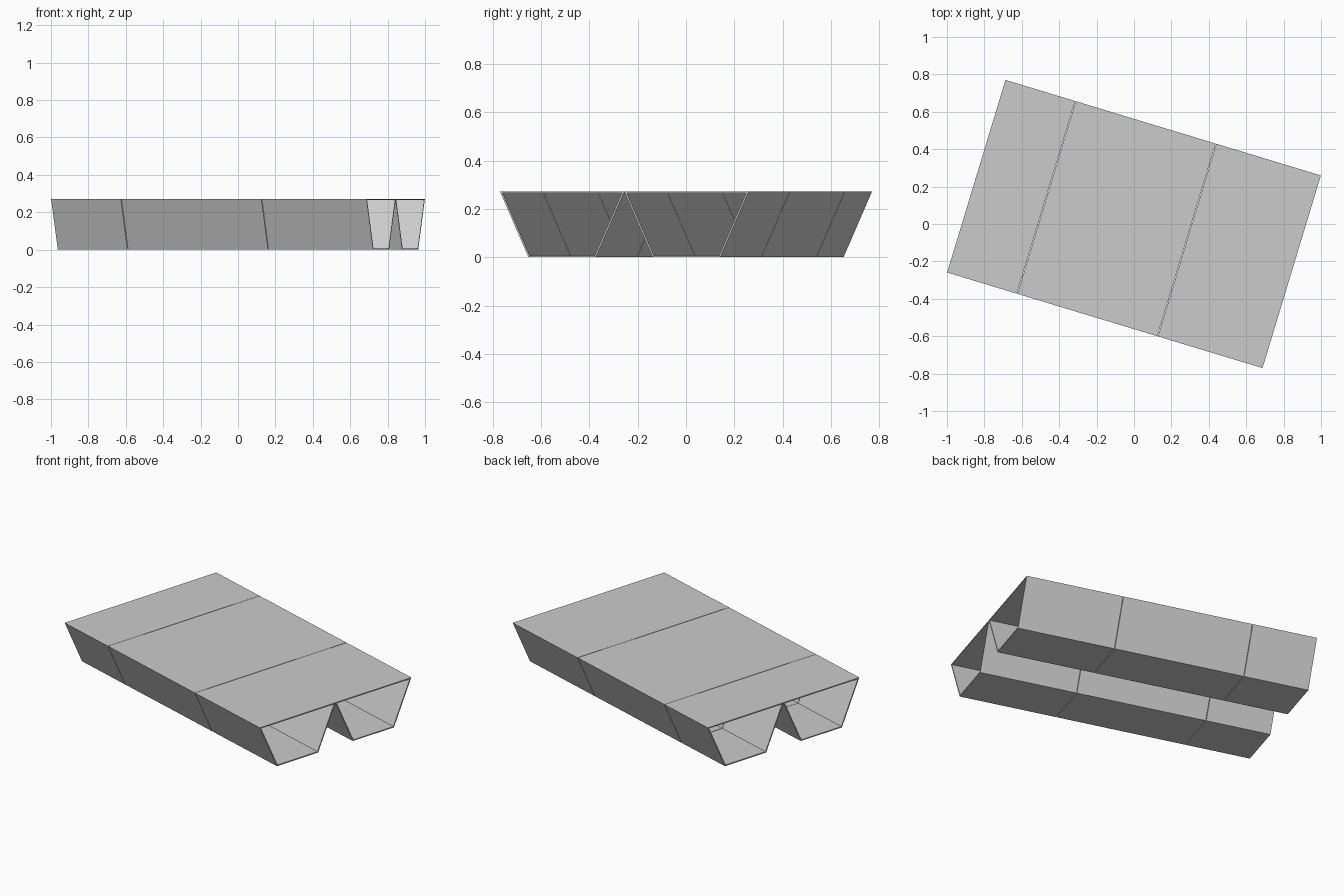
import bpy, bmesh, math

if "Cube" in bpy.data.objects:
    bpy.data.objects.remove(bpy.data.objects["Cube"])

LENGTH, H, T = 1.762, 0.272, 0.007
TOP, BOT = 0.269, 0.146           # half widths of one trough
ANGLE = math.radians(-16.85)
GAP = 0.003
SEAMS = [-LENGTH / 2, -0.49, 0.295, LENGTH / 2]


def half_width(z, inset=0.0):
    slope = (TOP - BOT) / H
    return BOT + slope * z - inset * math.sqrt(1 + slope * slope)


def ring(z0, z1, inset):
    b, t = half_width(z0, inset), half_width(z1, inset)
    return [(-b, z0), (b, z0), (t, z1), (-t, z1)]


def trough_section(name, u0, u1, v):
    """Open-ended trapezoid tube of thin sheet, running along the deck."""
    bm = bmesh.new()
    loops = [[bm.verts.new((u, v + y, z)) for y, z in pts]
             for u in (u0, u1)
             for pts in (ring(0, H, 0), ring(T, H - T, T))]
    out0, in0, out1, in1 = loops
    for a, b in ((out0, out1), (out1, in1), (in1, in0), (in0, out0)):
        for i in range(4):
            j = (i + 1) % 4
            bm.faces.new((a[i], a[j], b[j], b[i]))
    bmesh.ops.recalc_face_normals(bm, faces=bm.faces)
    mesh = bpy.data.meshes.new(name)
    bm.to_mesh(mesh)
    bm.free()
    obj = bpy.data.objects.new(name, mesh)
    obj.rotation_euler.z = ANGLE
    bpy.context.collection.objects.link(obj)


# Two parallel troughs, each in three lengths with narrow seams
for side, v in (("front", -TOP), ("back", TOP)):
    for k in range(3):
        u0 = SEAMS[k] + (GAP / 2 if k > 0 else 0)
        u1 = SEAMS[k + 1] - (GAP / 2 if k < 2 else 0)
        trough_section(f"{side}_girder_section_{k + 1}", u0, u1, v)
